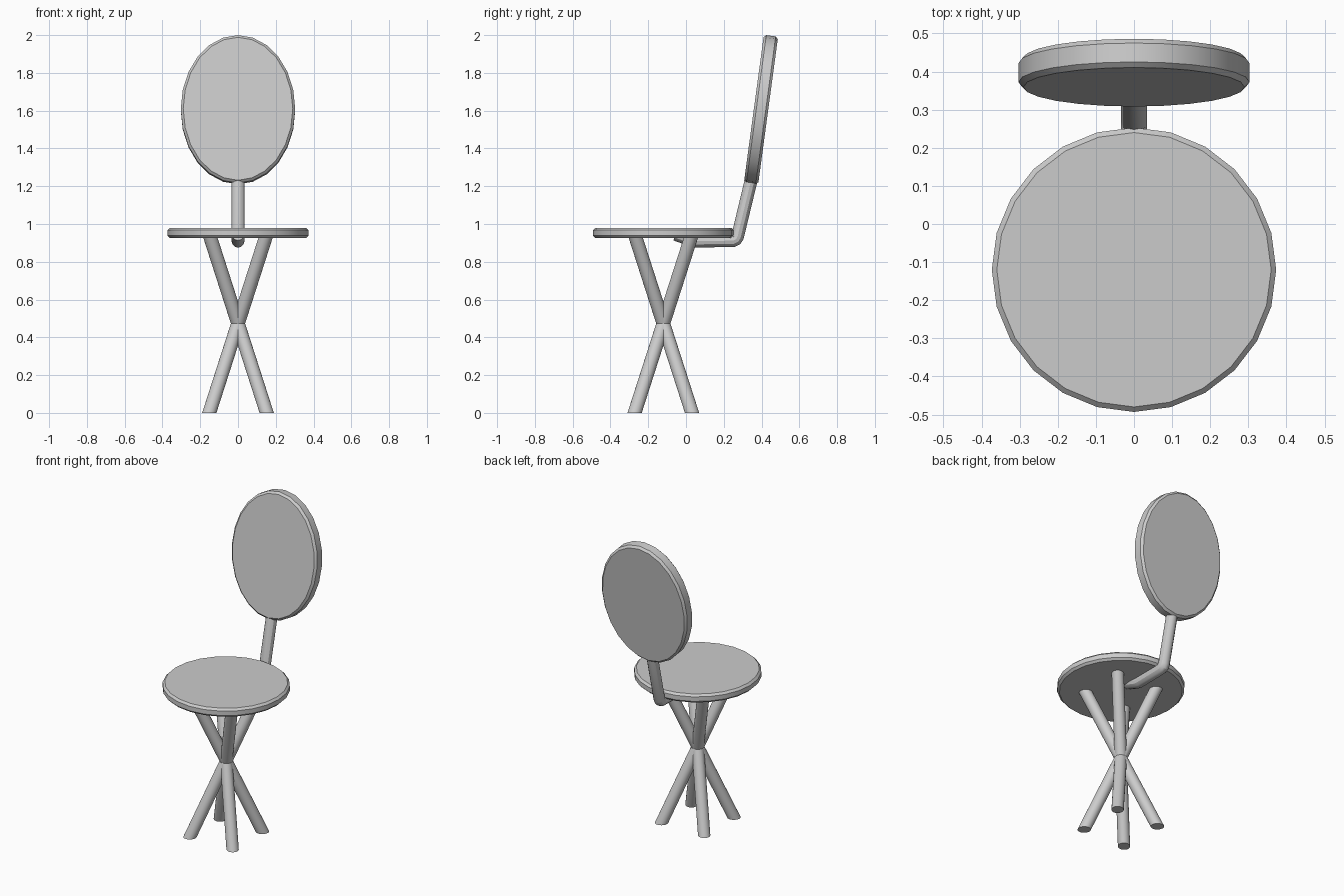
import bpy, bmesh
from math import radians
from mathutils import Matrix, Vector

cube = bpy.data.objects.get("Cube")
if cube:
    bpy.data.objects.remove(cube, do_unlink=True)

SEAT_Y = -0.12
SEAT_TOP, SEAT_BOTTOM = 0.98, 0.925
CROSS_Z = 0.473
FOOT_SPREAD = 0.152


def finish(obj):
    bpy.ops.object.select_all(action='DESELECT')
    obj.select_set(True)
    bpy.context.view_layer.objects.active = obj
    bpy.ops.object.shade_smooth_by_angle(angle=radians(30))


def add_mesh(name, bm):
    mesh = bpy.data.meshes.new(name)
    bm.to_mesh(mesh)
    bm.free()
    obj = bpy.data.objects.new(name, mesh)
    bpy.context.collection.objects.link(obj)
    return obj


def pad(name, rx, ry, thickness, matrix, chamfer=0.013):
    """Elliptical disc with chamfered rims."""
    bm = bmesh.new()
    bmesh.ops.create_cone(bm, cap_ends=True, segments=24, radius1=1, radius2=1,
                          depth=thickness)
    bmesh.ops.scale(bm, vec=(rx, ry, 1), verts=bm.verts)
    rims = [e for e in bm.edges if abs(e.verts[0].co.z - e.verts[1].co.z) < 1e-5]
    bmesh.ops.bevel(bm, geom=rims, offset=chamfer, segments=1, affect='EDGES')
    bm.transform(matrix)
    finish(add_mesh(name, bm))


def leg(name, sx, sy):
    """Slanted round bar cut level at the floor and inside the seat."""
    centre = Vector((0, SEAT_Y, CROSS_Z))
    axis = Vector((-sx * FOOT_SPREAD, -sy * FOOT_SPREAD, CROSS_Z)).normalized()
    bm = bmesh.new()
    bmesh.ops.create_cone(bm, cap_ends=True, segments=20, radius1=0.036,
                          radius2=0.036, depth=1)
    turn = Vector((0, 0, 1)).rotation_difference(axis).to_matrix().to_4x4()
    bm.transform(Matrix.Translation(centre) @ turn)
    for v in bm.verts:
        level = 0 if v.co.z < CROSS_Z else SEAT_BOTTOM + 0.015
        v.co += axis * ((level - v.co.z) / axis.z)
    finish(add_mesh(name, bm))


def tube(name, path, radius):
    curve = bpy.data.curves.new(name, 'CURVE')
    curve.dimensions = '3D'
    curve.bevel_depth = radius
    curve.bevel_resolution = 4
    curve.use_fill_caps = True
    spline = curve.splines.new('POLY')
    spline.points.add(len(path) - 1)
    for point, (y, z) in zip(spline.points, path):
        point.co = (0, y, z, 1)
    obj = bpy.data.objects.new(name, curve)
    bpy.context.collection.objects.link(obj)
    bpy.ops.object.select_all(action='DESELECT')
    obj.select_set(True)
    bpy.context.view_layer.objects.active = obj
    bpy.ops.object.convert(target='MESH')
    finish(bpy.context.object)


# Round seat
pad("seat", 0.373, 0.373, SEAT_TOP - SEAT_BOTTOM,
    Matrix.Translation((0, SEAT_Y, (SEAT_TOP + SEAT_BOTTOM) / 2)))

# Oval backrest, leaning back
pad("backrest", 0.303, 0.395, 0.076,
    Matrix.Translation((0, 0.397, 1.605)) @ Matrix.Rotation(radians(90 - 7.7), 4, 'X'))

# Four legs crossing at one point
for depth, sy in (("front", -1), ("back", 1)):
    for side, sx in (("left", 1), ("right", -1)):
        leg(f"{depth}_{side}_leg", sx, sy)

# Bent bar joining the seat underside to the backrest
tube("back_support", [(-0.055, 0.945), (0.03, 0.914), (0.055, 0.909), (0.25, 0.912),
                      (0.265, 0.919), (0.273, 0.933), (0.348, 1.245)], 0.034)
